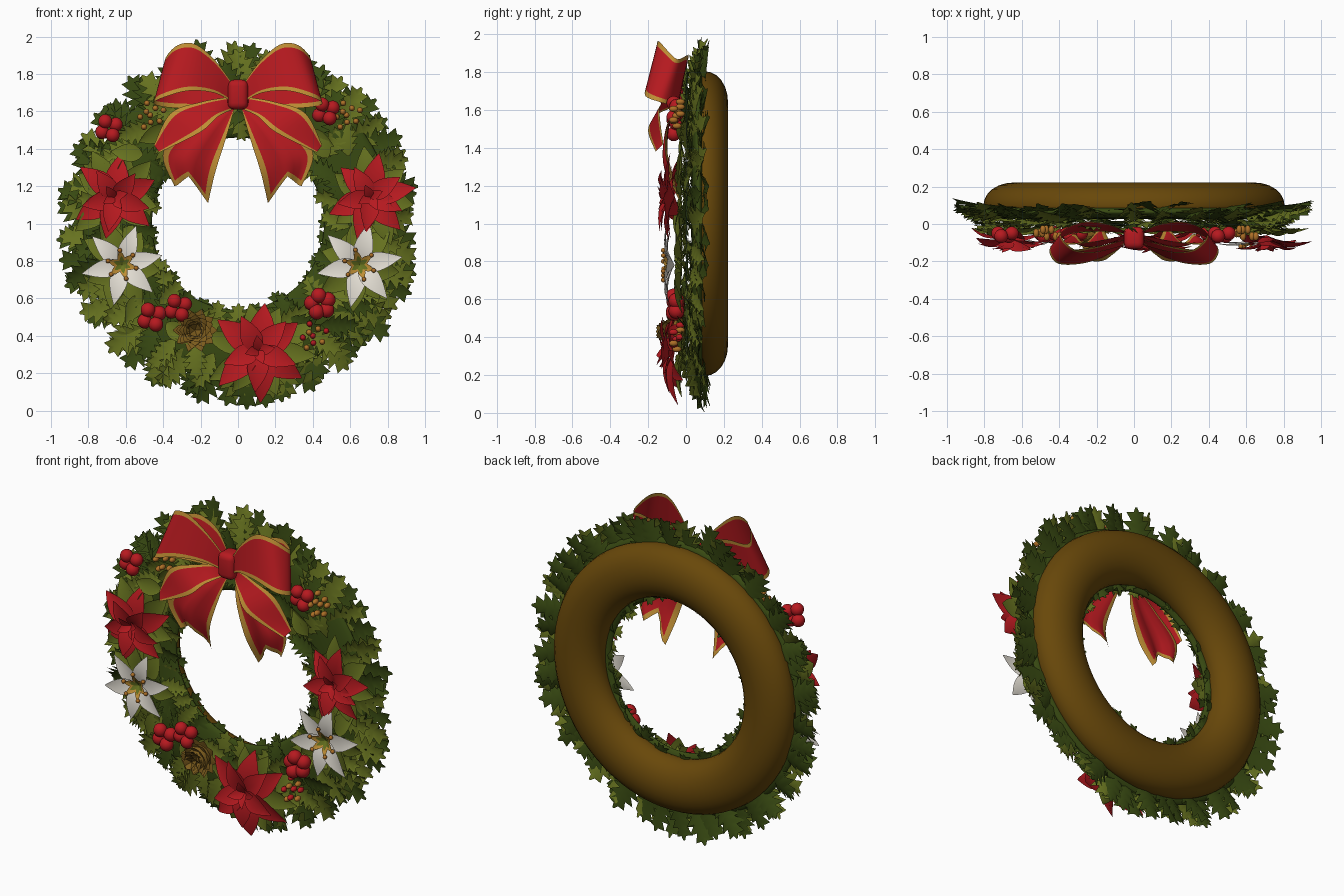
import bpy, bmesh, math, random
from mathutils import Matrix, Vector

random.seed(4)
if "Cube" in bpy.data.objects:
    bpy.data.objects.remove(bpy.data.objects["Cube"])


def material(name, r, g, b):
    m = bpy.data.materials.new(name)
    m.use_nodes = True
    m.diffuse_color = (r, g, b, 1)
    node = next(n for n in m.node_tree.nodes if n.type == 'BSDF_PRINCIPLED')
    node.inputs["Base Color"].default_value = (r, g, b, 1)
    node.inputs["Roughness"].default_value = 0.7
    return m


BROWN = material("branch_brown", 0.14, 0.065, 0.003)
LIGHT = material("leaf_light_green", 0.135, 0.17, 0.014)
DARK = material("leaf_dark_green", 0.04, 0.068, 0.006)
RED = material("ribbon_red", 0.47, 0.01, 0.014)
WHITE = material("petal_white", 0.8, 0.76, 0.68)
GOLD = material("trim_gold", 0.52, 0.27, 0.035)
ORANGE = material("bud_orange", 0.42, 0.16, 0.02)
CONE = material("cone_brown", 0.2, 0.105, 0.012)


def finish(name, bm, mats):
    me = bpy.data.meshes.new(name)
    bm.to_mesh(me)
    bm.free()
    for m in mats:
        me.materials.append(m)
    for p in me.polygons:
        p.use_smooth = True
    ob = bpy.data.objects.new(name, me)
    bpy.context.scene.collection.objects.link(ob)
    return ob


def frame(x, y, z, angle, tilt=0.0, roll=0.0):
    """Local x runs along the leaf in the front plane, local z faces the front."""
    return (Matrix.Translation((x, y, z)) @ Matrix.Rotation(math.pi / 2, 4, 'X')
            @ Matrix.Rotation(angle, 4, 'Z') @ Matrix.Rotation(-tilt, 4, 'Y')
            @ Matrix.Rotation(roll, 4, 'X'))


def blade(bm, M, length, width, spikes=0, fold=0.25, curl=0.0, mat=0):
    """Folded leaf or petal, with spiny edges when spikes is set."""
    n = spikes * 2 + 1 if spikes else 8
    rows = []
    for i in range(n + 1):
        t = i / n
        half = width / 2 * max(0.03, math.sin(math.pi * t ** 0.85)) ** (0.7 if spikes else 0.9)
        lead = 0.0
        if spikes and 0 < i < n:
            half *= 1.3 if i % 2 else 0.62
            lead = 0.11 * length if i % 2 else 0
        x, z = t * length, curl * length * t * t
        rows.append([bm.verts.new(M @ Vector(c)) for c in (
            (x + lead, half, z + fold * half), (x, 0, z), (x + lead, -half, z + fold * half))])
    for a, b in zip(rows, rows[1:]):
        for j in (0, 1):
            bm.faces.new((a[j], a[j + 1], b[j + 1], b[j])).material_index = mat


def ball(bm, x, y, z, r, stretch=1.0, mat=0):
    M = Matrix.Translation((x, y, z)) @ Matrix.Diagonal((r, r * stretch, r, 1))
    res = bmesh.ops.create_uvsphere(bm, u_segments=14, v_segments=9, radius=1, matrix=M)
    for f in {f for v in res["verts"] for f in v.link_faces}:
        f.material_index = mat


def polar(radius, a):
    return radius * math.cos(a), 1 + radius * math.sin(a)


# Wreath ring with a flattened front, and a thin green bed on it
def ring(name, y, minor, squash, mat):
    bpy.ops.mesh.primitive_torus_add(major_segments=72, minor_segments=24, major_radius=0.645,
                                     minor_radius=minor, location=(0, y, 1), rotation=(math.pi / 2, 0, 0))
    ob = bpy.context.object
    ob.name = name
    for v in ob.data.vertices:
        v.co.z = min(v.co.z * squash, 0.04)
    ob.data.materials.append(mat)
    bpy.ops.object.shade_smooth()


ring("wreath_ring", 0.1, 0.16, 0.76, BROWN)
ring("green_bed", 0.065, 0.185, 0.2, DARK)


# Spiny leaves in layers: count, base radius, heading, spread, length, y, tilt, curl
def leaf_layer(name, count, radius, heading, spread, length, y, tilt, curl, light):
    bm = bmesh.new()
    for i in range(count):
        a = math.tau * (i + random.uniform(-0.25, 0.25)) / count
        x, z = polar(radius + random.uniform(-0.02, 0.02), a)
        M = frame(x, y + random.uniform(-0.012, 0.012), z, a + heading + random.uniform(-spread, spread),
                  tilt + random.uniform(-0.1, 0.1), random.uniform(-0.35, 0.35))
        blade(bm, M, length * random.uniform(0.9, 1.04), length * 0.55, 5, 0.25, curl,
              0 if random.random() < light else 1)
    finish(name, bm, (LIGHT, DARK))


leaf_layer("outer_leaves_back", 48, 0.72, -0.1, 0.35, 0.26, 0.085, 0.0, -0.08, 0)
leaf_layer("outer_leaves_front", 42, 0.715, -0.1, 0.4, 0.26, 0.04, 0.0, -0.2, 0.7)
leaf_layer("inner_leaves_back", 34, 0.60, math.pi, 0.5, 0.17, 0.08, 0.0, -0.1, 0)
leaf_layer("inner_leaves_front", 32, 0.60, math.pi - 0.2, 0.5, 0.175, 0.03, 0.1, -0.25, 0.65)
leaf_layer("middle_leaves_outer", 36, 0.69, 0.5, 0.9, 0.2, 0.01, 0.15, -0.2, 0.6)
leaf_layer("middle_leaves_inner", 30, 0.58, 1.4, 1.2, 0.19, 0.01, 0.15, -0.2, 0.55)

# Plain broad leaves beside the flowers and scattered round the ring
POINSETTIAS = ((-0.66, 1.14, 0.22), (0.71, 1.14, 0.22), (0.11, 0.32, 0.25))
LILIES = ((-0.62, 0.78, 0.19), (0.65, 0.78, 0.2))
bm = bmesh.new()
for x, z, r in POINSETTIAS + LILIES:
    for i in range(7):
        a = math.tau * i / 7 + random.uniform(-0.3, 0.3)
        outward = math.cos(a - math.atan2(z - 1, x))
        M = frame(x + 0.04 * math.cos(a), -0.02, z + 0.04 * math.sin(a), a, 0.2, random.uniform(-0.4, 0.4))
        blade(bm, M, r * (1.05 if abs(outward) < 0.7 else 0.85), 0.12, 0, 0.3, -0.2)
for i in range(20):
    a = math.tau * i / 20
    x, z = polar(random.uniform(0.58, 0.7), a)
    M = frame(x, -0.01, z, a + random.choice((-1.5, 1.5, 0.5)), 0.25, random.uniform(-0.4, 0.4))
    blade(bm, M, 0.17, 0.1, 0, 0.3, -0.2)
finish("broad_leaves", bm, (LIGHT,))

# Red star flowers
for k, (x, z, r) in enumerate(POINSETTIAS):
    bm = bmesh.new()
    start = (0.35, 0.3, math.pi / 2)[k]
    for count, size, y, tilt, curl, turn in ((6, 1.0, -0.06, 0.35, -0.35, 0), (5, 0.8, -0.08, 0.5, -0.35, 0.5),
                                             (4, 0.4, -0.09, 0.8, -0.2, 0.2)):
        for i in range(count):
            a = start + turn + math.tau * i / count + random.uniform(-0.15, 0.15)
            blade(bm, frame(x, y, z, a, tilt + random.uniform(-0.2, 0.15), random.uniform(-0.35, 0.35)),
                  r * size * random.uniform(0.95, 1.08), r * size * 0.58, 0, 0.3, curl)
    finish("red_flower_%d" % (k + 1), bm, (RED,))

# White trumpet flowers with stamens
for k, (x, z, r) in enumerate(LILIES):
    bm = bmesh.new()
    for i in range(6):
        a = 0.25 + math.tau * i / 6 + random.uniform(-0.1, 0.1)
        blade(bm, frame(x, -0.06 - 0.01 * (i % 2), z, a, 0.55), r * 1.06, r * 0.52, 0, 0.2, -0.45)
        blade(bm, frame(x, -0.075, z, a + 0.4, 0.6), r * 0.3, r * 0.13, 0, 0.1, 0, 2)
        stem = frame(x, -0.07, z, a + 0.5, 0.55)
        blade(bm, stem, r * 0.5, 0.04, 0, 0.3, 0.05, 1)
        tip = stem @ Vector((r * 0.48, 0, 0))
        ball(bm, *tip, 0.012, 1, 3)
    finish("white_flower_%d" % (k + 1), bm, (WHITE, GOLD, LIGHT, ORANGE))

# Red berry clusters
bm = bmesh.new()
for x, z, r, count in ((-0.69, 1.51, 0.038, 4), (0.47, 1.6, 0.038, 4), (-0.46, 0.5, 0.04, 4),
                       (-0.32, 0.55, 0.038, 4), (0.44, 0.57, 0.042, 5)):
    for i in range(count):
        a = 0.5 + math.tau * i / count
        ball(bm, x + r * 1.1 * math.cos(a), -0.05 - 0.015 * (i % 2), z + r * 1.1 * math.sin(a), r)
finish("berries", bm, (RED,))

# Small bud sprigs
bm = bmesh.new()
for x, z in ((-0.47, 1.58), (0.58, 1.58), (0.4, 0.4)):
    for i in range(9):
        a, d = i * 2.4, 0.027 * math.sqrt(i)
        ball(bm, x + d * math.cos(a), -0.03 - 0.018 * (i % 3), z + d * math.sin(a), 0.016, 1.5,
             1 if i % 2 == 0 and z < 0.5 else 0)
finish("bud_sprigs", bm, (ORANGE, RED))

# Pine cone made of rings of scales
bm = bmesh.new()
ball(bm, -0.23, -0.05, 0.43, 0.075, 0.9)
for row in range(6):
    for i in range(10 - row):
        a = math.tau * (i + row * 0.5) / (10 - row)
        blade(bm, frame(-0.23, -0.03 - 0.018 * row, 0.43, a, 0.1 + 0.13 * row),
              0.12 - 0.014 * row, 0.075, 0, -0.2, 0.1)
finish("pine_cone", bm, (CONE,))


# Ribbon surface between two edge curves, with gold borders
def spline(pts, t):
    s = min(t * (len(pts) - 1), len(pts) - 1.0001)
    i, u = int(s), s - int(s)
    p = [Vector(pts[max(0, min(len(pts) - 1, i + k))]) for k in (-1, 0, 1, 2)]
    return 0.5 * (2 * p[1] + (p[2] - p[0]) * u + (2 * p[0] - 5 * p[1] + 4 * p[2] - p[3]) * u * u
                  + (3 * p[1] - p[0] - 3 * p[2] + p[3]) * u ** 3)


def ribbon(name, edge_a, edge_b, trim, notch=0.0, ripple=0.0, steps=36):
    bm = bmesh.new()
    across = (0, trim, 0.25, 0.38, 0.5, 0.62, 0.75, 1 - trim, 1)
    rows = []
    for i in range(steps + 1):
        row = []
        for v in across:
            t = i / steps * (1 - notch * (1 - abs(2 * v - 1)))
            p = spline(edge_a, t).lerp(spline(edge_b, t), v)
            p.y += ripple * math.sin(v * math.tau * 1.5) * i / steps
            row.append(bm.verts.new(p))
        rows.append(row)
    for i, (a, b) in enumerate(zip(rows, rows[1:])):
        for j in range(len(across) - 1):
            f = bm.faces.new((a[j], a[j + 1], b[j + 1], b[j]))
            hem = notch and i >= steps - 2
            f.material_index = 1 if hem or j in (0, len(across) - 2) else 0
    ob = finish(name, bm, (RED, GOLD))
    ob.modifiers.new("both_sides", 'MIRROR').use_axis = (True, False, False)


ribbon("bow_loops",
       ((0.03, -0.05, 1.74), (0.14, 0.0, 1.84), (0.28, 0.01, 1.89), (0.39, -0.05, 1.87),
        (0.33, -0.13, 1.95), (0.23, -0.15, 1.96), (0.12, -0.13, 1.87), (0.03, -0.1, 1.75)),
       ((0.03, -0.05, 1.63), (0.2, -0.04, 1.62), (0.36, -0.06, 1.62), (0.45, -0.13, 1.64),
        (0.41, -0.21, 1.67), (0.27, -0.21, 1.71), (0.13, -0.16, 1.70), (0.03, -0.1, 1.65)), 0.09)
ribbon("bow_upper_tails",
       ((0.03, -0.08, 1.68), (0.2, -0.12, 1.65), (0.36, -0.14, 1.59), (0.45, -0.12, 1.42)),
       ((0.03, -0.08, 1.61), (0.11, -0.16, 1.57), (0.2, -0.2, 1.49), (0.42, -0.16, 1.38)), 0.14)
ribbon("bow_lower_tails",
       ((0.05, -0.06, 1.62), (0.24, -0.1, 1.52), (0.4, -0.11, 1.38), (0.34, -0.07, 1.2)),
       ((0.02, -0.06, 1.61), (0.06, -0.1, 1.47), (0.12, -0.1, 1.28), (0.16, -0.03, 1.11)),
       0.11, 0.2, 0.02)

# Bow knot
bpy.ops.mesh.primitive_cube_add(size=1, location=(0, -0.075, 1.69))
knot = bpy.context.object
knot.name = "bow_knot"
knot.data.transform(Matrix.Diagonal((0.11, 0.12, 0.16, 1)))
knot.data.materials.append(RED)
bev = knot.modifiers.new("rounding", 'BEVEL')
bev.width, bev.segments = 0.035, 4
bpy.ops.object.shade_smooth()
